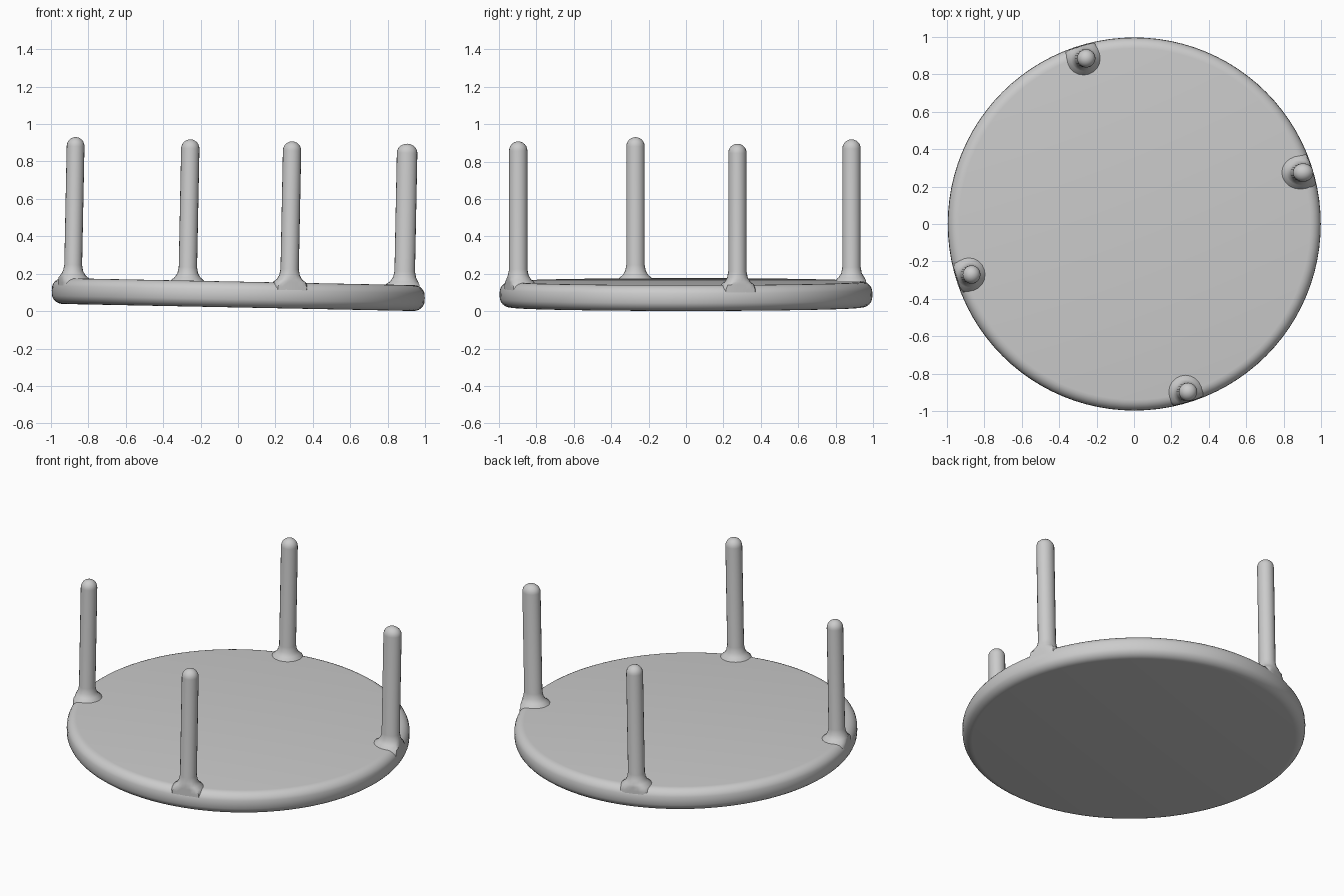
import bpy, bmesh, math
from mathutils import Matrix

if "Cube" in bpy.data.objects:
    bpy.data.objects.remove(bpy.data.objects["Cube"])

RIM = 0.997          # disc radius
THICK = 0.138        # disc thickness
TILT = Matrix.Translation((0, 0, 0.02)) @ Matrix.Rotation(0.02, 4, 'Y')

grey = bpy.data.materials.new("plain_grey")
grey.diffuse_color = (0.6, 0.6, 0.6, 1)
grey.use_nodes = True
grey.node_tree.nodes["Principled BSDF"].inputs["Base Color"].default_value = grey.diffuse_color


def lathe(name, profile, sides, place=None):
    """Spin (radius, height) points round z; zero radius makes a pole."""
    bm = bmesh.new()
    rings = []
    for r, z in profile:
        if r == 0:
            rings.append([bm.verts.new((0, 0, z))] * sides)
        else:
            rings.append([bm.verts.new((r * math.cos(math.tau * i / sides),
                                        r * math.sin(math.tau * i / sides), z))
                          for i in range(sides)])
    for a, b in zip(rings, rings[1:]):
        for i in range(sides):
            j = (i + 1) % sides
            corners = list(dict.fromkeys((a[i], a[j], b[j], b[i])))
            bm.faces.new(corners)
    if place:
        for v in bm.verts:
            place(v)
    bmesh.ops.recalc_face_normals(bm, faces=bm.faces)
    bm.transform(TILT)
    mesh = bpy.data.meshes.new(name)
    bm.to_mesh(mesh)
    bm.free()
    mesh.materials.append(grey)
    obj = bpy.data.objects.new(name, mesh)
    bpy.context.collection.objects.link(obj)
    bpy.context.view_layer.objects.active = obj
    obj.select_set(True)
    bpy.ops.object.shade_smooth_by_angle(angle=math.radians(40))
    obj.select_set(False)
    return obj


# Round disc with a softly rounded rim
edge = 0.058
rim = []
for k in range(13):
    t = -math.pi / 2 + math.pi * k / 12
    mid = THICK / 2 + math.copysign(THICK / 2 - edge, k - 6) * (k != 6)
    rim.append((RIM - edge + edge * math.cos(t), mid + edge * math.sin(t)))
lathe("disc", [(0, 0)] + rim + [(0, THICK)], 96)

# Four upright pegs: flared foot, straight shaft, domed tip
R, TOP = 0.049, 0.893
foot = [(0, 0.06), (0.10, 0.06), (0.10, 0.115), (0.088, 0.14),
        (0.068, 0.156), (0.055, 0.178), (R, 0.21)]
dome = [(R * math.cos(t), TOP - R + R * math.sin(t))
        for t in (math.pi / 2 * k / 6 for k in range(6))]
pegs = {"left": (-0.885, -0.27, 0.97), "back": (-0.272, 0.885, 1.0),
        "front": (0.272, -0.897, 1.0), "right": (0.887, 0.275, 1.12)}
for side, (px, py, wide) in pegs.items():
    def place(v):
        # Move to position and keep the flare within the rim
        v.co.x = v.co.x * wide + px
        v.co.y += py
        d = math.hypot(v.co.x, v.co.y)
        limit = RIM - 0.004
        if v.co.z < 0.2 and d > limit:
            v.co.x *= limit / d
            v.co.y *= limit / d
    lathe(side + "_peg", foot + dome + [(0, TOP)], 20, place)
